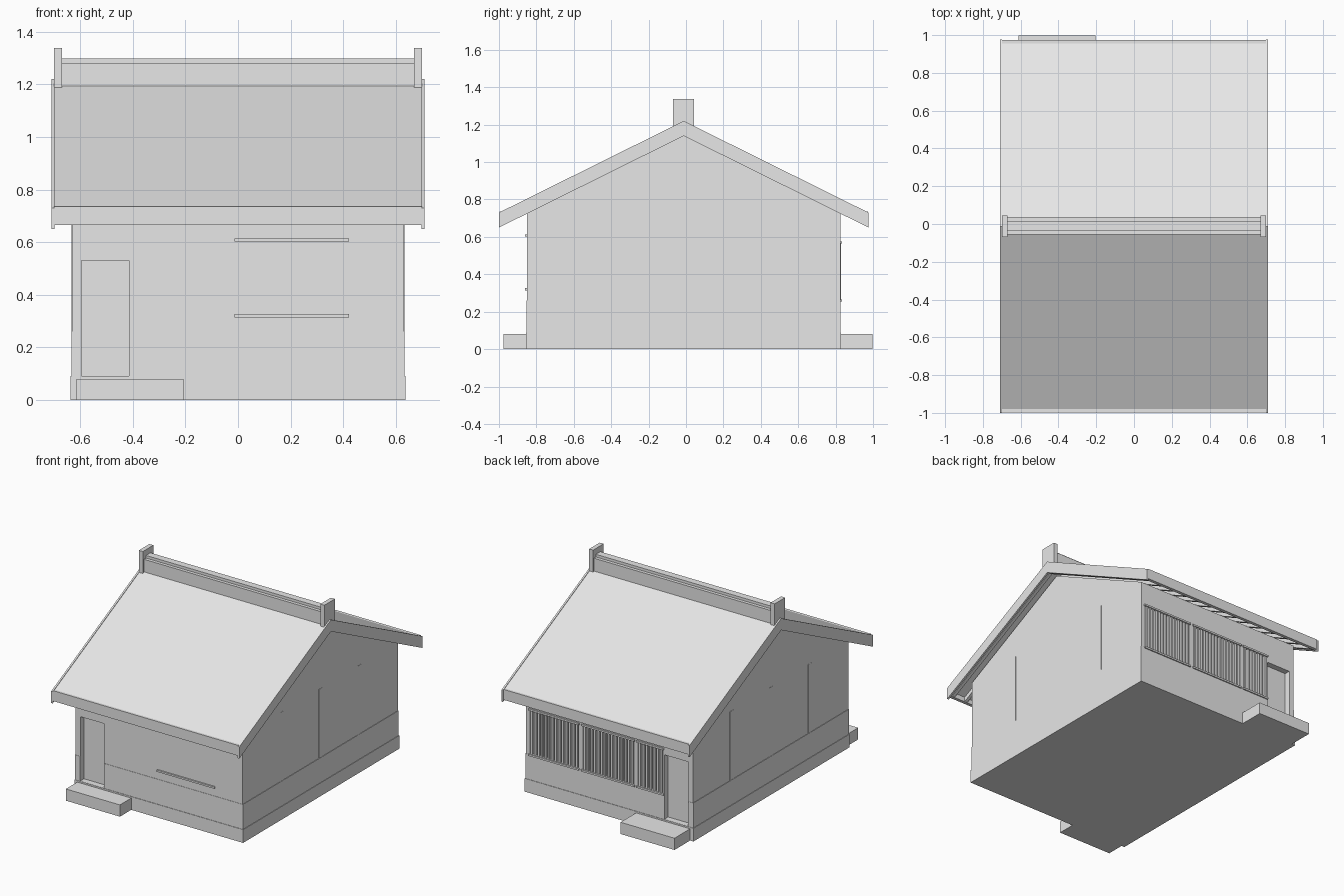
import bpy, bmesh

if "Cube" in bpy.data.objects:
    bpy.data.objects.remove(bpy.data.objects["Cube"])

grey = bpy.data.materials.new("plain grey")
grey.diffuse_color = (0.8, 0.8, 0.8, 1)
grey.use_nodes = True
grey.node_tree.nodes["Principled BSDF"].inputs["Base Color"].default_value = grey.diffuse_color

RIDGE_Y, SLOPE = -0.012, 0.496


def roof_z(y, drop=0.0):
    """Height of the roof line at y, lowered by drop."""
    return 1.22 - drop - SLOPE * abs(y - RIDGE_Y)


def finish(name, bm):
    bmesh.ops.recalc_face_normals(bm, faces=bm.faces)
    me = bpy.data.meshes.new(name)
    bm.to_mesh(me)
    bm.free()
    me.materials.append(grey)
    ob = bpy.data.objects.new(name, me)
    bpy.context.collection.objects.link(ob)
    return ob


def add_prism(bm, x0, x1, profile):
    """Extrude a (y, z) profile from x0 to x1."""
    a = [bm.verts.new((x0, y, z)) for y, z in profile]
    b = [bm.verts.new((x1, y, z)) for y, z in profile]
    bm.faces.new(a)
    bm.faces.new(b[::-1])
    n = len(a)
    for i in range(n):
        bm.faces.new((a[i], a[(i + 1) % n], b[(i + 1) % n], b[i]))


def prisms(name, parts):
    bm = bmesh.new()
    for p in parts:
        add_prism(bm, *p)
    return finish(name, bm)


def box(x0, x1, y0, y1, z0, z1):
    return x0, x1, [(y0, z0), (y1, z0), (y1, z1), (y0, z1)]


def chevron(y0, y1, top, bottom):
    """Bent roof strip between two eaves."""
    pts = [(y0, top), (RIDGE_Y, top), (y1, top), (y1, bottom), (RIDGE_Y, bottom), (y0, bottom)]
    return [(y, roof_z(y, d)) for y, d in pts]


# Wall body: plinth, dado and gabled upper wall, each slightly thinner
plinth = prisms("plinth", [box(-0.637, 0.637, -0.855, 0.830, 0, 0.09)])
dado = prisms("dado", [box(-0.634, 0.634, -0.852, 0.827, 0.09, 0.26)])
yf, yb = -0.850, 0.825
walls = prisms("gabled_walls", [(-0.631, 0.631, [
    (yf, 0.26), (yb, 0.26), (yb, roof_z(yb, 0.075)),
    (RIDGE_Y, roof_z(RIDGE_Y, 0.075)), (yf, roof_z(yf, 0.075))])])

# Recesses for both doors and the three lattice bays
bays = [(0.235, 0.60), (-0.185, 0.20), (-0.405, -0.215)]
cutters = prisms("recess_cutter",
                 [box(-0.595, -0.415, -0.95, -0.81, 0.091, 0.53),
                  box(-0.595, -0.415, 0.785, 0.95, 0.091, 0.53)]
                 + [box(a, b, 0.800, 0.95, 0.265, 0.565) for a, b in bays])
cutters.hide_render = True
for ob in (dado, walls):
    mod = ob.modifiers.new("recesses", "BOOLEAN")
    mod.operation = "DIFFERENCE"
    mod.solver = "EXACT"
    mod.object = cutters
    bpy.context.view_layer.objects.active = ob
    bpy.ops.object.modifier_apply(modifier=mod.name)
bpy.data.objects.remove(cutters)

# Doorsteps
prisms("front_step", [box(-0.615, -0.207, -0.977, -0.853, 0, 0.08)])
prisms("back_step", [box(-0.612, -0.205, 0.828, 0.998, 0, 0.08)])

# Sliding rails on the front wall
prisms("front_rails", [box(-0.013, 0.423, -0.860, -0.845, z, z + 0.012) for z in (0.314, 0.602)])

# Vertical slats and rails of the back windows
slats, rails = [], []
for a, b in bays:
    n = round((b - a) / 0.026)
    step = (b - a) / n
    for i in range(n):
        c = a + (i + 0.5) * step
        slats.append(box(c - 0.007, c + 0.007, 0.812, 0.828, 0.26, 0.57))
    rails += [box(a - 0.008, b + 0.008, 0.80, 0.835, z, z + 0.012) for z in (0.254, 0.564)]
prisms("window_slats", slats)
prisms("window_rails", rails)

# Thin posts on the gable walls
prisms("gable_posts", [box(s * 0.628, s * 0.6325, y - 0.02, y + 0.02, 0.26, 0.73)
                       for s in (-1, 1) for y in (-0.435, -0.012, 0.41)])

# Roof slab, bargeboards and eave fascias
prisms("roof_slab", [(-0.70, 0.70, chevron(-0.98, 0.956, 0.004, 0.045))])
prisms("bargeboards", [(s * 0.698, s * 0.71, chevron(-1.0, 0.976, 0, 0.08)) for s in (-1, 1)])
prisms("eave_fascias", [box(-0.70, 0.70, -0.997, -0.975, 0.665, 0.736),
                        box(-0.70, 0.70, 0.951, 0.973, 0.665, 0.736)])

# Rafters below the slab
prisms("rafters", [(x - 0.011, x + 0.011, chevron(-0.975, 0.951, 0.04, 0.076))
                   for x in [-0.6795 + i * 0.1045 for i in range(14)]])

# Ridge beam with a narrower cap and end blocks
prisms("ridge_beam", [box(-0.68, 0.68, -0.056, 0.036, 1.185, 1.28)])
prisms("ridge_cap", [box(-0.68, 0.68, -0.034, 0.014, 1.28, 1.298)])
prisms("ridge_ends", [box(s * 0.67, s * 0.70, -0.069, 0.044, 1.188, 1.338) for s in (-1, 1)])
